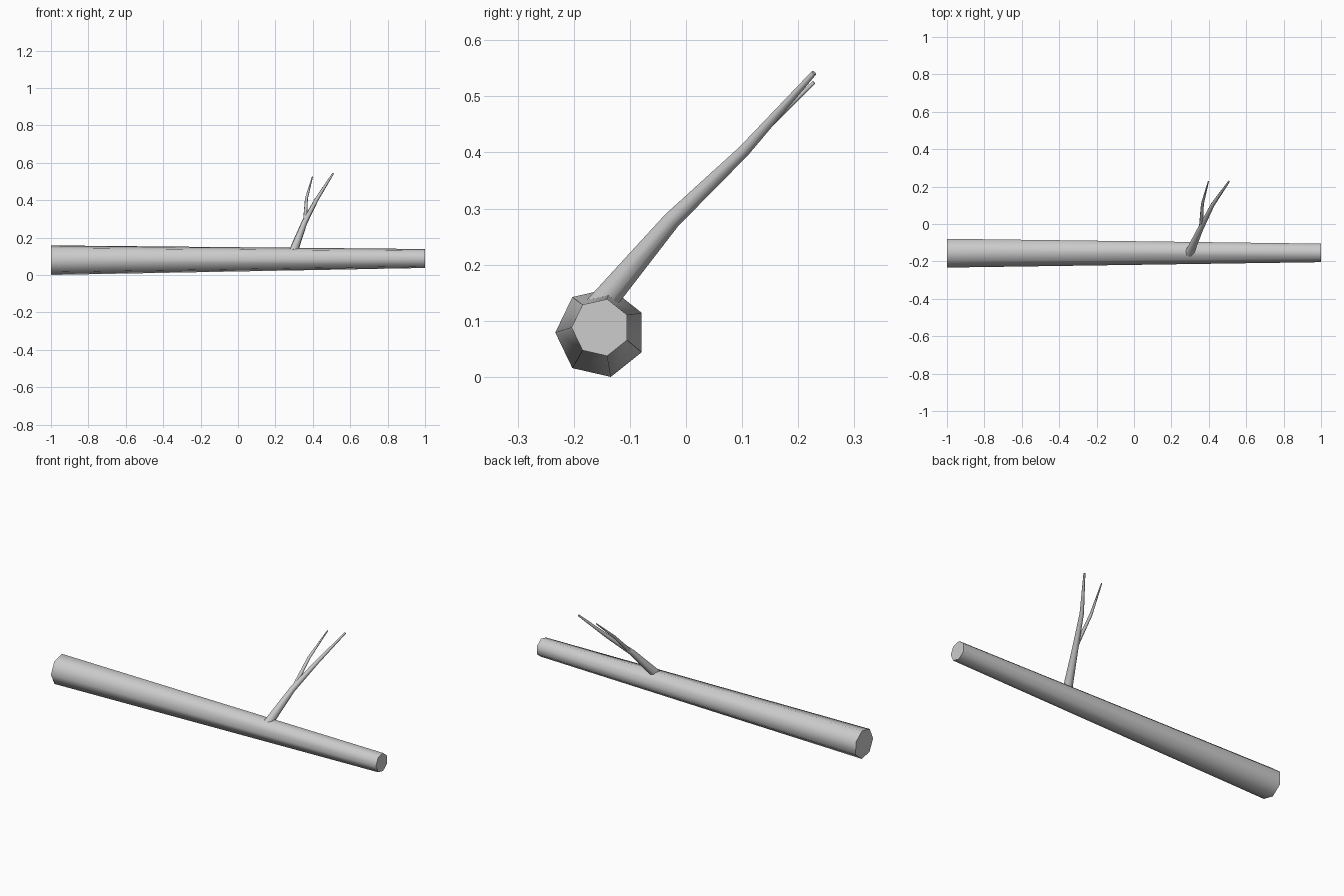
import bpy, bmesh, math
from mathutils import Vector

cube = bpy.data.objects.get("Cube")
if cube:
    bpy.data.objects.remove(cube, do_unlink=True)

SIDES = 7

bark = bpy.data.materials.new("bark_grey")
bark.use_nodes = True
colour = (0.6, 0.6, 0.6, 1)
bark.diffuse_color = colour
bark.node_tree.nodes["Principled BSDF"].inputs["Base Color"].default_value = colour


def limb(name, path, radii):
    """Tapered seven-sided tube along a path, with flat caps."""
    pts = [Vector(p) for p in path]
    bm = bmesh.new()
    rings = []
    for i, (p, r) in enumerate(zip(pts, radii)):
        axis = (pts[min(i + 1, len(pts) - 1)] - pts[max(i - 1, 0)]).normalized()
        u = Vector((0, -1, 0))
        u = (u - axis * u.dot(axis)).normalized()
        v = axis.cross(u)
        angles = [math.tau * k / SIDES for k in range(SIDES)]
        rings.append([bm.verts.new(p + r * (u * math.cos(a) + v * math.sin(a)))
                      for a in angles])
    for a, b in zip(rings, rings[1:]):
        for k in range(SIDES):
            n = (k + 1) % SIDES
            bm.faces.new((a[k], a[n], b[n], b[k]))
    bm.faces.new(rings[0][::-1])
    bm.faces.new(rings[-1])
    bmesh.ops.recalc_face_normals(bm, faces=bm.faces)
    mesh = bpy.data.meshes.new(name)
    bm.to_mesh(mesh)
    bm.free()
    mesh.materials.append(bark)
    obj = bpy.data.objects.new(name, mesh)
    bpy.context.collection.objects.link(obj)
    bpy.ops.object.select_all(action='DESELECT')
    obj.select_set(True)
    bpy.context.view_layer.objects.active = obj
    bpy.ops.object.shade_smooth_by_angle(angle=math.radians(60))


# Fallen trunk, thick at the right end
limb("trunk", [(-1, -0.152, 0.079), (1, -0.152, 0.088)], [0.081, 0.052])

# Long bent branch rising towards the back
limb("branch",
     [(0.295, -0.157, 0.123), (0.355, -0.025, 0.28), (0.42, 0.103, 0.403), (0.508, 0.228, 0.542)],
     [0.025, 0.016, 0.011, 0.005])

# Thinner twig forking off the branch
limb("twig",
     [(0.358, -0.02, 0.284), (0.366, 0.107, 0.41), (0.398, 0.228, 0.525)],
     [0.011, 0.008, 0.003])
